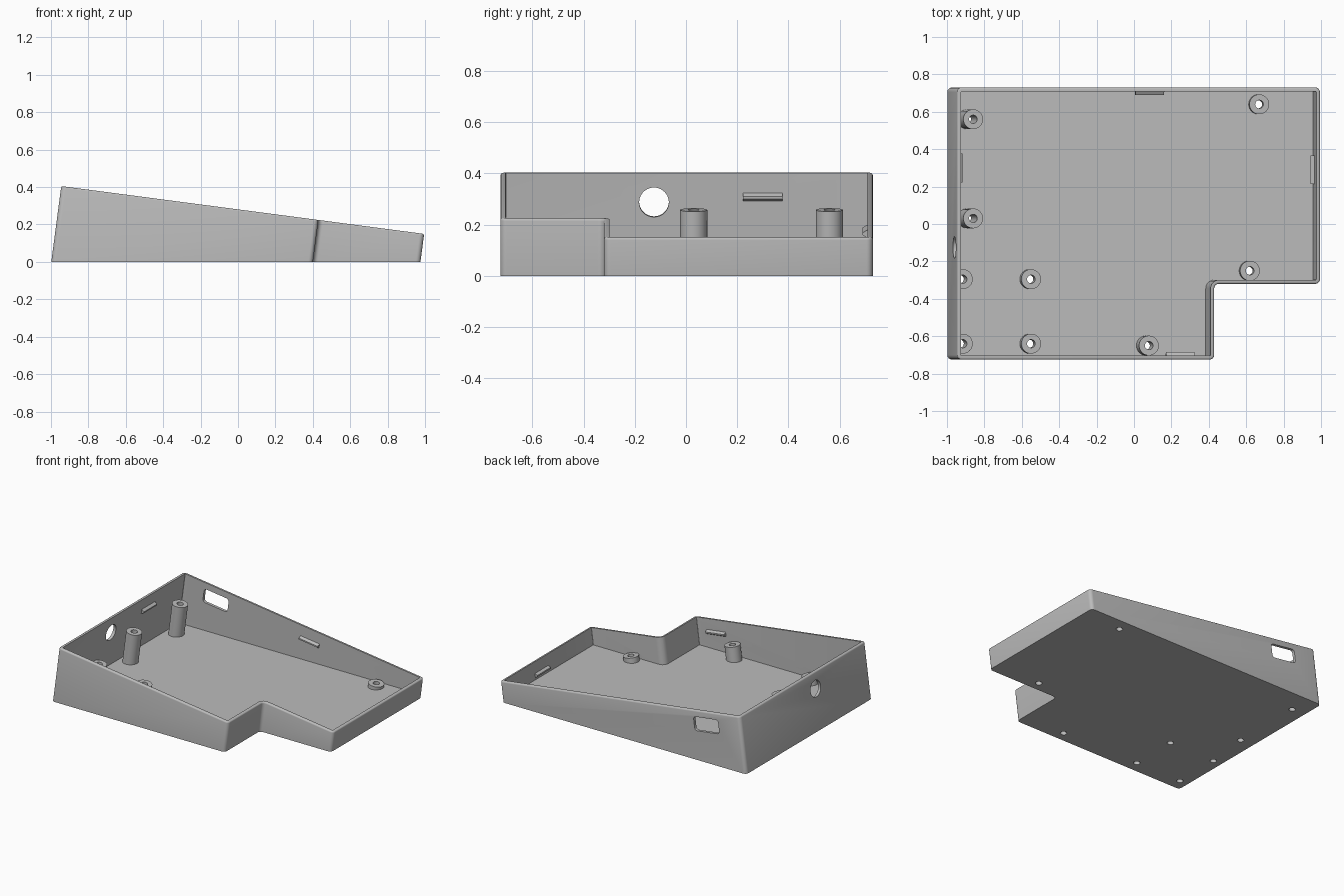
import bpy, bmesh, math
from mathutils import Matrix, Vector

if "Cube" in bpy.data.objects:
    bpy.data.objects.remove(bpy.data.objects["Cube"])

TILT = math.radians(7.5)
S, C = math.sin(TILT), math.cos(TILT)
# Tilted frame: origin on the high rim edge, local z normal to the sloped rim
FRAME = Matrix.Translation((-0.945, 0, 0.405)) @ Matrix.Rotation(TILT, 4, 'Y')
WALL, FLOOR, DEEP = 0.021, 0.03, -0.6
LENGTH, NOTCH = 1.957, 1.387
FRONT, STEP, BACK = -0.725, -0.32, 0.73

grey = bpy.data.materials.new("plain grey plastic")
grey.use_nodes = True
grey.diffuse_color = (0.5, 0.5, 0.5, 1)
grey.node_tree.nodes["Principled BSDF"].inputs["Base Color"].default_value = (0.5, 0.5, 0.5, 1)


def outline(inset, radius=0.025, steps=6):
    """L-shaped plan, inset and with rounded corners."""
    a, f, b = inset, FRONT + inset, BACK - inset
    n, s, r = NOTCH - inset, STEP + inset, LENGTH - inset
    pts = [Vector(p) for p in ((a, f), (n, f), (n, s), (r, s), (r, b), (a, b))]
    out = []
    for i, p in enumerate(pts):
        d0 = (p - pts[i - 1]).normalized()
        d1 = (pts[(i + 1) % len(pts)] - p).normalized()
        convex = d0.cross(d1) > 0
        rad = max(radius - inset if convex else radius + inset, 0.004)
        centre = p - d0 * rad + d1 * rad
        for k in range(steps + 1):
            t = math.pi / 2 * k / steps
            out.append(centre - d1 * rad * math.cos(t) + d0 * rad * math.sin(t))
    return out


def finish(name, bm, floor=None):
    """Move into the tilted frame, trim flat at a height, make an object."""
    bmesh.ops.transform(bm, matrix=FRAME, verts=bm.verts)
    if floor is not None:
        geom = bm.verts[:] + bm.edges[:] + bm.faces[:]
        bmesh.ops.bisect_plane(bm, geom=geom, plane_co=(0, 0, floor),
                               plane_no=(0, 0, 1), clear_inner=True)
        bmesh.ops.holes_fill(bm, edges=[e for e in bm.edges if e.is_boundary], sides=0)
    bmesh.ops.recalc_face_normals(bm, faces=bm.faces)
    mesh = bpy.data.meshes.new(name)
    bm.to_mesh(mesh)
    bm.free()
    mesh.materials.append(grey)
    ob = bpy.data.objects.new(name, mesh)
    bpy.context.collection.objects.link(ob)
    return ob


def prism(name, layers, floor):
    """Stack (inset, height) outlines into a closed solid."""
    bm = bmesh.new()
    loops = [[bm.verts.new((p.x, p.y, w)) for p in outline(i)] for i, w in layers]
    for lo, hi in zip(loops, loops[1:]):
        for k in range(len(lo)):
            bm.faces.new((lo[k - 1], lo[k], hi[k], hi[k - 1]))
    bm.faces.new(loops[0])
    bm.faces.new(loops[-1])
    return finish(name, bm, floor)


def cylinder(name, radius, length, matrix, floor=None, sides=40):
    bm = bmesh.new()
    bmesh.ops.create_cone(bm, cap_ends=True, segments=sides, radius1=radius,
                          radius2=radius, depth=length, matrix=matrix)
    return finish(name, bm, floor)


def hull(name, points):
    bm = bmesh.new()
    verts = [bm.verts.new(p) for p in points]
    bmesh.ops.convex_hull(bm, input=verts)
    return finish(name, bm)


def combine(target, other, operation):
    other.hide_render = True
    mod = target.modifiers.new(operation.title(), 'BOOLEAN')
    mod.operation, mod.object, mod.solver = operation, other, 'EXACT'
    bpy.context.view_layer.objects.active = target
    bpy.ops.object.modifier_apply(modifier=mod.name)
    bpy.data.objects.remove(other)


# Hollow shell with a softly rounded rim
case = prism("enclosure_base", [(0, DEEP), (0, -0.01), (0.001, -0.006),
                                (0.003, -0.003), (0.006, -0.001), (0.01, 0)], 0)
combine(case, prism("cavity", [(WALL, DEEP), (WALL, 0.1)], FLOOR), 'DIFFERENCE')

# Screw posts: x, y at the top, and depth below the rim plane
HIGH, LOW = 0.135, 0.268
posts = [(-0.86, 0.56, HIGH), (-0.86, 0.03, HIGH), (0.08, -0.65, HIGH),
         (0.67, 0.64, HIGH), (0.62, -0.25, HIGH)]
posts += [(x, y, LOW) for x in (-0.915, -0.55) for y in (-0.295, -0.64)]
bores = []
for x, y, depth in posts:
    u = (x + 0.945 + S * depth) / C
    length = 0.5
    place = Matrix.Translation((u, y, -depth - length / 2))
    combine(case, cylinder("post", 0.053, length, place, 0.012), 'UNION')
    bores.append(Matrix.Translation((u, y, -0.3)))
for place in bores:
    combine(case, cylinder("bore", 0.022, 0.56, place), 'DIFFERENCE')

# Round cable hole in the tall end wall
to_local = FRAME.inverted()
c = to_local @ Vector((-0.96, -0.125, 0.29))
combine(case, cylinder("cable_hole", 0.058, 0.12,
                       Matrix.Translation(c) @ Matrix.Rotation(math.pi / 2, 4, 'Y')), 'DIFFERENCE')

# Rounded socket window in the back wall
c = to_local @ Vector((-0.676, 0.72, 0.273))
corners = []
for sx in (-1, 1):
    for sz in (-1, 1):
        for k in range(7):
            t = math.pi / 2 * k / 6
            corners.append((sx * (0.08 + 0.02 * math.cos(t)), sz * (0.03 + 0.02 * math.sin(t))))
combine(case, hull("socket_window", [(c.x + px, c.y + dy, c.z + pz)
                                     for px, pz in corners for dy in (-0.06, 0.06)]), 'DIFFERENCE')

# Snap ridges inside the walls: wall point, inward normal
ridges = [((WALL, 0.3), (1, 0)), ((LENGTH - WALL, 0.29), (-1, 0)),
          ((1.05, BACK - WALL), (0, -1)), ((1.215, FRONT + WALL), (0, 1))]
section = [(-0.008, 0.016), (0, 0.016), (0.019, 0.005),
           (0.019, -0.005), (0, -0.016), (-0.008, -0.016)]
for (px, py), (nx, ny) in ridges:
    pts = [(px + nx * d - ny * s, py + ny * d + nx * s, h - 0.095)
           for d, h in section for s in (-0.077, 0.077)]
    combine(case, hull("snap_ridge", pts), 'UNION')

# Smooth rounded corners, keep sharp edges
bpy.ops.object.select_all(action='DESELECT')
case.select_set(True)
bpy.context.view_layer.objects.active = case
bpy.ops.object.shade_smooth_by_angle(angle=math.radians(30))
